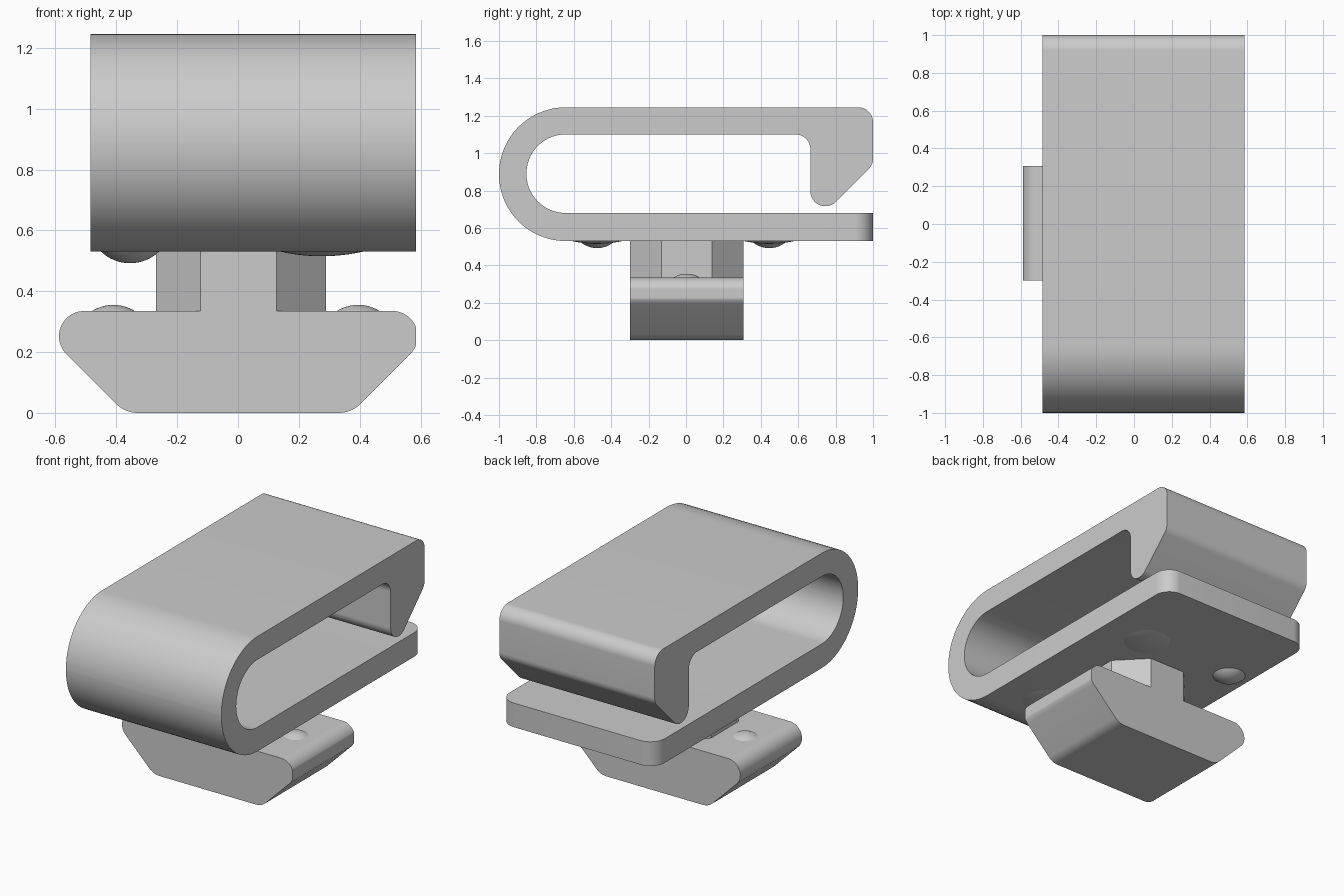
import bpy, bmesh, math
from mathutils import Vector

cube = bpy.data.objects.get("Cube")
if cube:
    bpy.data.objects.remove(cube, do_unlink=True)

grey = bpy.data.materials.new("plain grey")
grey.use_nodes = True
colour = (0.6, 0.6, 0.6, 1)
grey.diffuse_color = colour
grey.node_tree.nodes["Principled BSDF"].inputs["Base Color"].default_value = colour


def finish(bm, name):
    bmesh.ops.recalc_face_normals(bm, faces=bm.faces)
    mesh = bpy.data.meshes.new(name)
    bm.to_mesh(mesh)
    bm.free()
    mesh.materials.append(grey)
    obj = bpy.data.objects.new(name, mesh)
    bpy.context.collection.objects.link(obj)
    bpy.ops.object.select_all(action="DESELECT")
    obj.select_set(True)
    bpy.context.view_layer.objects.active = obj
    bpy.ops.object.shade_smooth_by_angle(angle=math.radians(30))
    return obj


def rounded(corners):
    """Outline through (a, b, radius) corners, each replaced by a true arc."""
    points = []
    for i, (a, b, r) in enumerate(corners):
        p = Vector((a, b))
        if not r:
            points.append(p)
            continue
        u = (Vector(corners[i - 1][:2]) - p).normalized()
        v = (Vector(corners[(i + 1) % len(corners)][:2]) - p).normalized()
        half = u.angle(v) / 2
        centre = p + (u + v).normalized() * (r / math.sin(half))
        start = p + u * (r / math.tan(half)) - centre
        end = p + v * (r / math.tan(half)) - centre
        sweep = math.atan2(start.cross(end), start.dot(end))
        steps = max(6, int(abs(sweep) * 12))
        for k in range(steps + 1):
            t = sweep * k / steps
            c, s = math.cos(t), math.sin(t)
            points.append(centre + Vector((start.x * c - start.y * s,
                                           start.x * s + start.y * c)))
    return points


def extrude(outline, place, depth):
    bm = bmesh.new()
    face = bm.faces.new([bm.verts.new(place(p)) for p in outline])
    result = bmesh.ops.extrude_face_region(bm, geom=[face])
    moved = [g for g in result["geom"] if isinstance(g, bmesh.types.BMVert)]
    bmesh.ops.translate(bm, verts=moved, vec=depth)
    return bm


def dome(name, x, y, z, radius, height, rings=8, sides=40):
    """Shallow spherical cap; a negative height points downward."""
    bm = bmesh.new()
    big = (radius ** 2 + height ** 2) / (2 * abs(height))
    top = math.asin(radius / big)
    tip = bm.verts.new((x, y, z + height))
    loops = []
    for i in range(1, rings + 1):
        a = top * i / rings
        rise = math.copysign(big * math.cos(a) - big + abs(height), height)
        loops.append([bm.verts.new((x + big * math.sin(a) * math.cos(t),
                                    y + big * math.sin(a) * math.sin(t), z + rise))
                      for t in (math.tau * k / sides for k in range(sides))])
    for k in range(sides):
        n = (k + 1) % sides
        bm.faces.new((tip, loops[0][k], loops[0][n]))
        for inner, outer in zip(loops, loops[1:]):
            bm.faces.new((inner[k], outer[k], outer[n], inner[n]))
    bm.faces.new(loops[-1])
    finish(bm, name)


# Clip: one looped strip with a hooked end
clip_profile = rounded([
    (1, 0.53, 0), (-1, 0.53, 0.357), (-1, 1.245, 0.357),
    (1, 1.245, 0.08), (1, 0.938, 0.08), (0.665, 0.603, 0.08),
    (0.665, 1.10, 0.08), (-0.853, 1.10, 0.209), (-0.853, 0.68, 0.209),
    (1, 0.68, 0)])
clip = extrude(clip_profile, lambda p: (-0.485, p.x, p.y), (1.07, 0, 0))
# Round the two free corners of the lower tongue
tongue_edges = [e for e in clip.edges
                if all(v.co.y > 0.99 and v.co.z < 0.7 for v in e.verts)
                and abs(e.verts[0].co.z - e.verts[1].co.z) > 0.1]
bmesh.ops.bevel(clip, geom=tongue_edges, offset=0.1, segments=10,
                profile=0.5, affect="EDGES")
finish(clip, "clip")

# Foot: tapered block, its right end trimmed flat
foot_profile = rounded([(-0.706, 0.335, 0.083), (-0.371, 0, 0.1),
                        (0.373, 0, 0.1), (0.708, 0.335, 0.083)])
foot_profile = [Vector((min(p.x, 0.585), p.y)) for p in foot_profile]
trimmed = []
for i, p in enumerate(foot_profile):
    flat = p.x == 0.585
    after = foot_profile[(i + 1) % len(foot_profile)].x == 0.585
    if not (flat and foot_profile[i - 1].x == 0.585 and after):
        trimmed.append(p)
foot = extrude(trimmed, lambda p: (p.x, -0.3, p.y), (0, 0.607, 0))
finish(foot, "foot")

# Stem: eight-sided post joining foot and clip
stem_profile = [(-0.123, -0.3), (0.127, -0.3), (0.29, -0.132), (0.29, 0.14),
                (0.127, 0.307), (-0.123, 0.307), (-0.27, 0.14), (-0.27, -0.132)]
stem = extrude([Vector(p) for p in stem_profile],
               lambda p: (p.x, p.y, 0.335), (0, 0, 0.195))
finish(stem, "stem")

# Locating bumps on the foot and under the tongue
for side, x in (("right", -0.41), ("left", 0.395)):
    dome(f"foot_bump_{side}", x, 0.003, 0.335, 0.07, 0.02)
for end, y in (("front", -0.475), ("back", 0.445)):
    dome(f"deep_bump_{end}", -0.355, y, 0.53, 0.095, -0.038)
    dome(f"shallow_bump_{end}", 0.275, y, 0.53, 0.135, -0.015)
